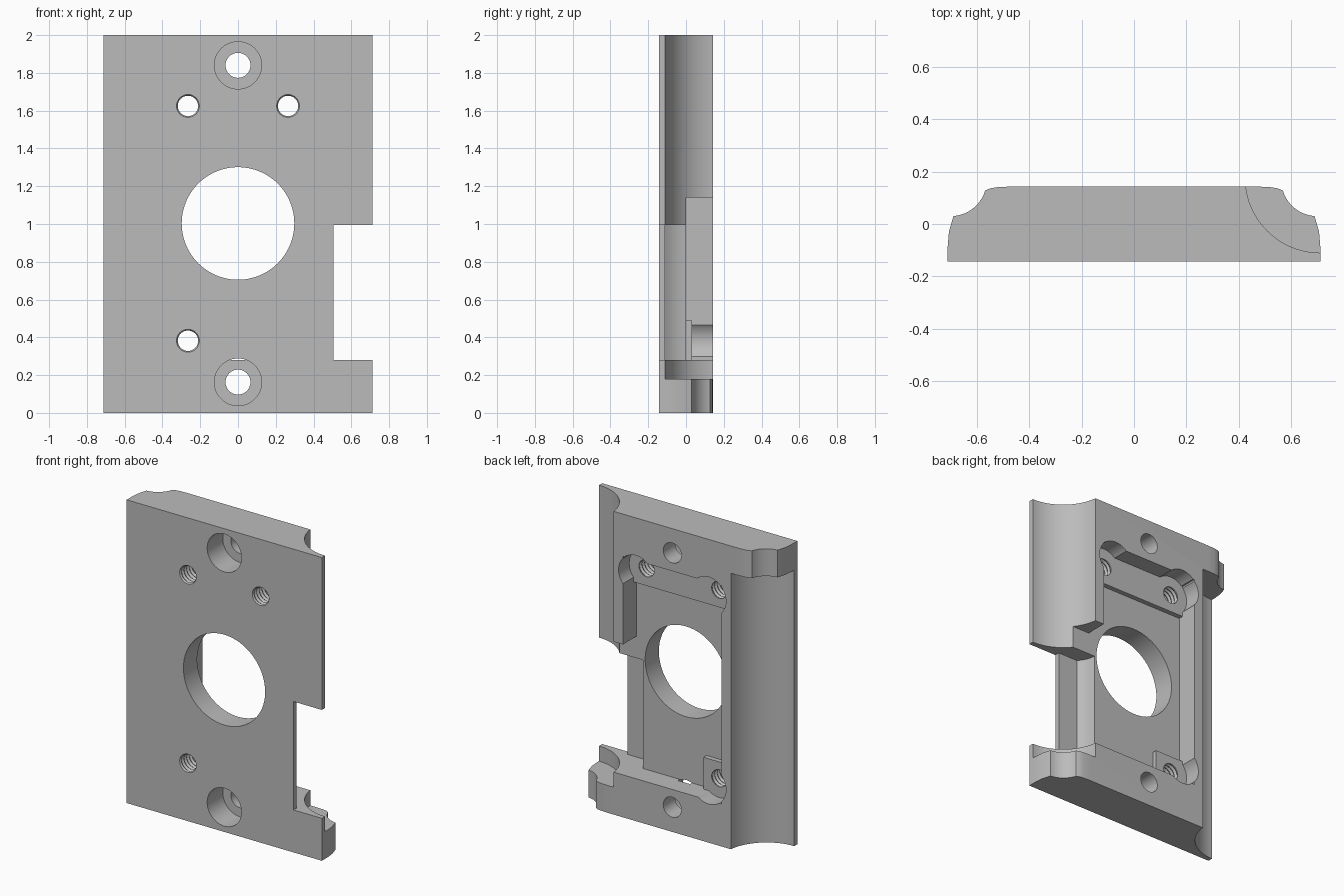
import bpy
import bmesh
from math import cos, sin, pi, radians

old = bpy.data.objects.get("Cube")
if old:
    bpy.data.objects.remove(old)

grey = bpy.data.materials.new("mid_grey")
grey.use_nodes = True
grey.diffuse_color = (0.5, 0.5, 0.5, 1)
grey.node_tree.nodes["Principled BSDF"].inputs["Base Color"].default_value = (0.5, 0.5, 0.5, 1)


def loft(name, rings):
    """Closed solid through equal-length rings of 3D points."""
    bm = bmesh.new()
    loops = [[bm.verts.new(p) for p in ring] for ring in rings]
    n = len(loops[0])
    for a, b in zip(loops, loops[1:]):
        for i in range(n):
            j = (i + 1) % n
            bm.faces.new((a[i], a[j], b[j], b[i]))
    bm.faces.new(loops[0])
    bm.faces.new(loops[-1])
    bmesh.ops.recalc_face_normals(bm, faces=bm.faces)
    mesh = bpy.data.meshes.new(name)
    bm.to_mesh(mesh)
    bm.free()
    mesh.materials.append(grey)
    ob = bpy.data.objects.new(name, mesh)
    bpy.context.collection.objects.link(ob)
    return ob


def along_z(name, pts, z0, z1):
    return loft(name, [[(x, y, z) for x, y in pts] for z in (z0, z1)])


def along_y(name, pts, y0, y1):
    return loft(name, [[(x, y, z) for x, z in pts] for y in (y0, y1)])


def arc(cx, cy, r, start, end, n):
    angles = [radians(start + (end - start) * i / n) for i in range(n + 1)]
    return [(cx + r * cos(a), cy + r * sin(a)) for a in angles]


def circle(cx, cy, r, n=48):
    return arc(cx, cy, r, 0, 360, n)[:-1]


def rect(x0, x1, z0, z1):
    return [(x0, z0), (x1, z0), (x1, z1), (x0, z1)]


W, D, POCKET_Z, LEDGE = 0.712, 0.143, (0.28, 1.72), 0.032
plate = along_y("mounting_plate", rect(-W, W, 0, 2), -D, D)


def cut(cutter):
    cutter.hide_render = True
    mod = plate.modifiers.new("cut", "BOOLEAN")
    mod.operation = "DIFFERENCE"
    mod.solver = "EXACT"
    mod.object = cutter
    bpy.context.view_layer.objects.active = plate
    bpy.ops.object.modifier_apply(modifier=mod.name)
    bpy.data.objects.remove(cutter)


# Side channels and moulded corner ends, turned half round for the other side
corner = [(W, -0.09), (0.707, -0.03), (0.69, 0.03)]
corner += arc(0.70, 0.167, 0.137, 264, 197, 12)
corner += [(0.55, 0.136), (0.52, 0.141), (0.47, D), (0.47, 0.3), (0.9, 0.3), (0.9, -0.09)]
channel = circle(W, 0.177, 0.287, 96)
for side in (1, -1):
    def turned(z):
        return z if side > 0 else 2 - z
    cut(along_z("channel_cutter", [(side * x, y) for x, y in channel], turned(0.18), turned(2.2)))
    cut(along_z("corner_cutter", [(side * x, y) for x, y in corner], turned(-0.2), turned(0.22)))

# Rear pocket: deep floor leaving the ledge and lower boss, open to one side
floor = [(-0.36, 1.51), (0.36, 1.51), (0.36, 1.14), (0.9, 1.14), (0.9, 0.28),
         (-0.15, 0.28), (-0.15, 0.49), (-0.36, 0.49)]
cut(along_y("floor_cutter", floor, 0, 0.3))
cut(along_y("pocket_cutter", rect(-0.36, 0.36, *POCKET_Z), LEDGE, 0.3))

# Side notch with a shallow curved relief behind it
cut(along_y("notch_cutter", rect(0.505, 0.9, 0.28, 0.995), -0.3, 0.3))
relief = [(0.9, -0.11), (0.36, -0.11), (0.338, -0.08), (0.32, -0.04), (0.313, 0), (0.313, 0.2), (0.9, 0.2)]
cut(along_z("relief_cutter", relief, 0.28, 0.995))

# Large central opening
cut(along_y("bore_cutter", circle(0, 1.003, 0.298, 96), -0.3, 0.3))

# Counterbored fixing holes
for z in (0.163, 1.84):
    cut(along_y("counterbore_cutter", circle(0, z, 0.125), -0.3, 0.02))
    cut(along_y("fixing_cutter", circle(0, z, 0.066), -0.2, 0.3))

# Threaded holes with scalloped clearance in the pocket walls
for x, z in ((-0.265, 1.625), (0.265, 1.625), (-0.265, 0.382)):
    cut(along_y("clearance_cutter", circle(x, z, 0.127), LEDGE, 0.3))
    rings = []
    for i in range(17):
        y = -0.16 + i * 0.0135
        r = 0.063 if i % 2 else 0.054
        rings.append([(px, y, pz) for px, pz in circle(x, z, r, 32)])
    cut(loft("thread_cutter", rings))

# Smooth curved walls, crisp edges
bpy.ops.object.select_all(action="DESELECT")
plate.select_set(True)
bpy.context.view_layer.objects.active = plate
bpy.ops.object.shade_smooth_by_angle(angle=radians(25))
